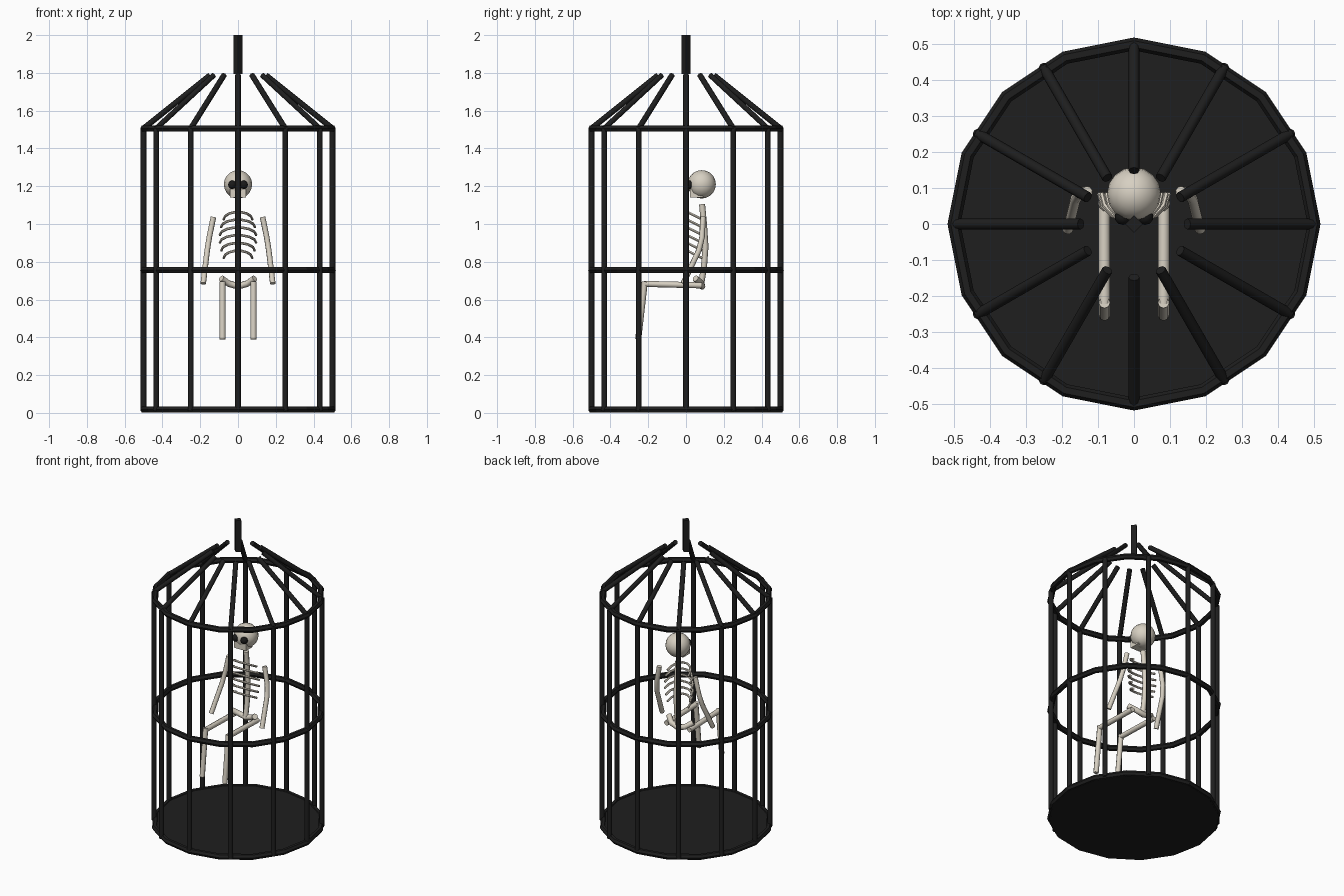
import bpy, math
from mathutils import Vector

if "Cube" in bpy.data.objects:
    bpy.data.objects.remove(bpy.data.objects["Cube"])


def material(name, rgb):
    m = bpy.data.materials.new(name)
    m.diffuse_color = (*rgb, 1)
    m.use_nodes = True
    m.node_tree.nodes["Principled BSDF"].inputs["Base Color"].default_value = m.diffuse_color
    return m


IRON = material("black_iron", (0.013, 0.013, 0.013))
BONE = material("pale_bone", (0.68, 0.63, 0.54))
DARK = material("socket_black", (0.010, 0.010, 0.010))


def finish(name, mat, smooth=False):
    o = bpy.context.object
    o.name = o.data.name = name
    o.data.materials.clear()
    o.data.materials.append(mat)
    if smooth:
        bpy.ops.object.shade_smooth_by_angle(angle=math.radians(50))
    else:
        bpy.ops.object.shade_flat()
    return o


def tube(name, points, radius, mat, res=2):
    """Round capped tube along a polyline, converted to a mesh."""
    cu = bpy.data.curves.new(name, 'CURVE')
    cu.dimensions = '3D'
    cu.bevel_depth = radius
    cu.bevel_resolution = res
    cu.use_fill_caps = True
    sp = cu.splines.new('POLY')
    sp.points.add(len(points) - 1)
    for p, co in zip(sp.points, points):
        p.co = (*co, 1)
    o = bpy.data.objects.new(name, cu)
    bpy.context.collection.objects.link(o)
    bpy.ops.object.select_all(action='DESELECT')
    o.select_set(True)
    bpy.context.view_layer.objects.active = o
    bpy.ops.object.convert(target='MESH')
    return finish(name, mat, True)


# cage floor and hoops
bpy.ops.mesh.primitive_cylinder_add(vertices=16, radius=0.5, depth=0.028, location=(0, 0, 0.015))
finish("cage_floor", IRON)
for name, z in (("bottom_hoop", 0.018), ("middle_hoop", 0.756), ("top_hoop", 1.506)):
    bpy.ops.mesh.primitive_torus_add(major_segments=16, minor_segments=6, major_radius=0.5,
                                     minor_radius=0.018, location=(0, 0, z))
    finish(name, IRON)

# upright bars and sloping roof bars
for i in range(12):
    a = math.radians(30 * i)
    d = Vector((math.cos(a), math.sin(a), 0))
    up = Vector((0, 0, 1))
    tube("upright_bar", [d * 0.5 + up * 0.01, d * 0.5 + up * 1.506], 0.015, IRON)
    tube("roof_bar", [d * 0.5 + up * 1.506, d * 0.148 + up * 1.788], 0.015, IRON)

# hanging post
bpy.ops.mesh.primitive_cylinder_add(vertices=4, radius=0.024, depth=0.205, location=(0, 0, 1.8975))
finish("hanging_post", IRON)

# skull, jaw and eye sockets
bpy.ops.mesh.primitive_uv_sphere_add(segments=16, ring_count=10, radius=0.075, location=(0, 0.083, 1.21))
finish("skull", BONE, True)
bpy.ops.mesh.primitive_cube_add(size=1, location=(0, 0.055, 1.163))
o = finish("jaw", BONE)
o.scale = (0.085, 0.07, 0.045)
for s in (-1, 1):
    bpy.ops.mesh.primitive_uv_sphere_add(segments=10, ring_count=6, radius=0.023,
                                         location=(s * 0.031, 0.02, 1.208))
    finish("eye_socket", DARK, True)

# spine
tube("spine", [(0, 0.085, 1.105), (0, 0.095, 1.0), (0, 0.103, 0.88), (0, 0.095, 0.77), (0, 0.08, 0.68)],
     0.016, BONE)

# ribs: half hoops open at the back, raised at the front
for i, w in enumerate((0.076, 0.09, 0.096, 0.096, 0.088, 0.076)):
    top = 1.064 - 0.041 * i
    pts = []
    for k in range(8):
        t = math.pi * k / 7
        pts.append((w * math.cos(t), 0.085 - 0.078 * math.sin(t), top - 0.04 * (1 - math.sin(t))))
    tube("rib", pts, 0.007, BONE, 1)

# pelvis
tube("pelvis", [(-0.088, 0.05, 0.712), (-0.05, 0.08, 0.685), (0, 0.085, 0.67),
                (0.05, 0.08, 0.685), (0.088, 0.05, 0.712)], 0.018, BONE)

# arms and legs, mirrored
for s in (-1, 1):
    tube("arm", [(s * 0.13, 0.09, 1.037), (s * 0.152, 0.085, 0.93), (s * 0.163, 0.068, 0.86),
                 (s * 0.184, -0.015, 0.685)], 0.015, BONE)
    tube("thigh", [(s * 0.083, 0.085, 0.675), (s * 0.082, -0.222, 0.683)], 0.016, BONE)
    tube("shin", [(s * 0.082, -0.218, 0.695), (s * 0.082, -0.253, 0.39)], 0.016, BONE)
